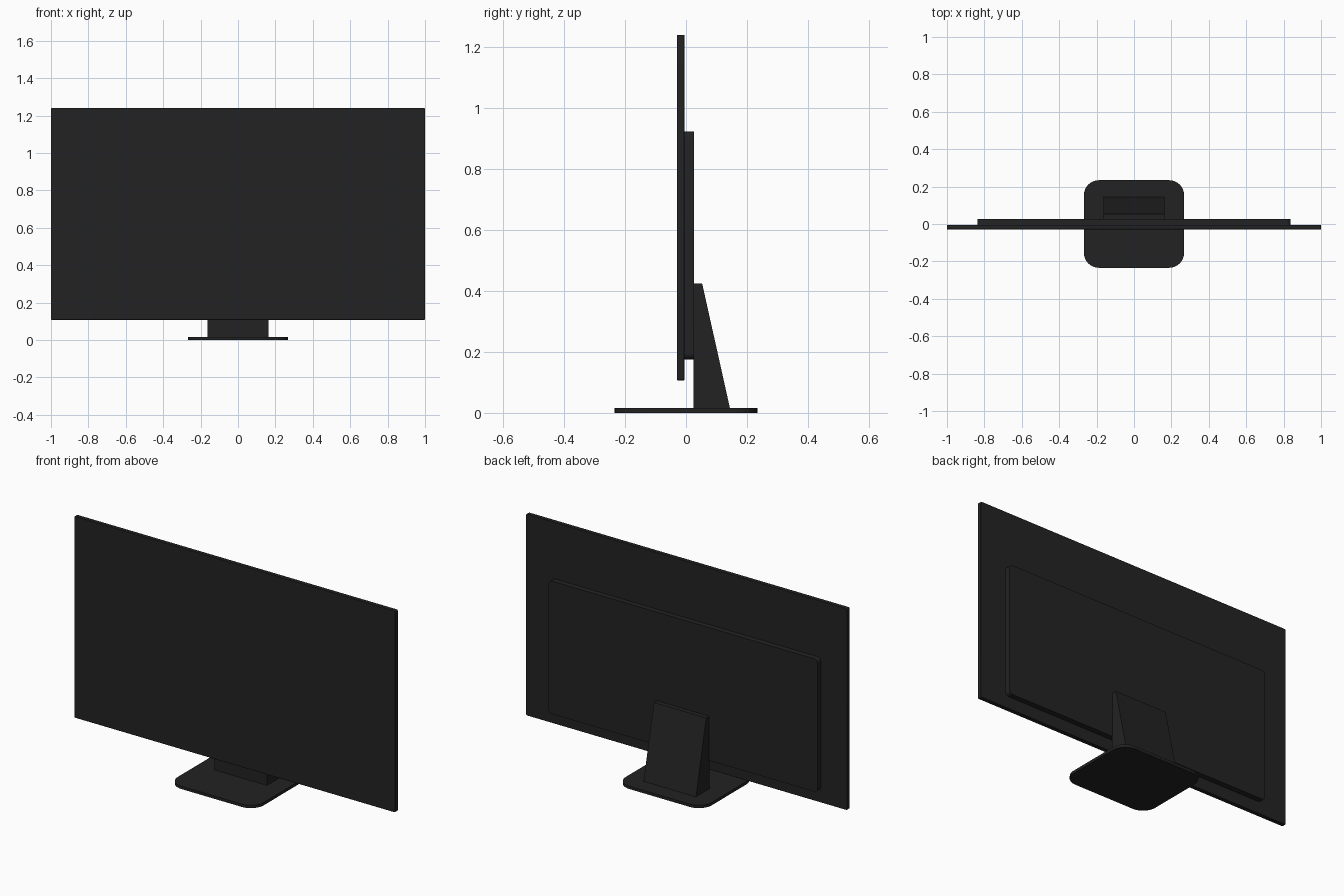
import bpy
import bmesh
from math import cos, sin, pi

cube = bpy.data.objects.get("Cube")
if cube:
    bpy.data.objects.remove(cube, do_unlink=True)

black = bpy.data.materials.new("matte black")
black.use_nodes = True
colour = (0.0165, 0.0165, 0.0165, 1)
black.diffuse_color = colour
black.node_tree.nodes["Principled BSDF"].inputs["Base Color"].default_value = colour


def rounded_rect(half_w, half_h, r, steps=8):
    """Outline of a rectangle with rounded corners, anticlockwise."""
    pts = []
    for i, (sx, sy) in enumerate([(1, 1), (-1, 1), (-1, -1), (1, -1)]):
        for k in range(steps + 1):
            a = (i + k / steps) * pi / 2
            pts.append((sx * (half_w - r) + r * cos(a),
                        sy * (half_h - r) + r * sin(a)))
    return pts


def extrude(name, outline, place, start, end, bevel=0):
    """Solid from a 2D outline; place(u, v, depth) gives the 3D point."""
    bm = bmesh.new()
    a, b = [[bm.verts.new(place(u, v, d)) for u, v in outline] for d in (start, end)]
    bm.faces.new(a)
    bm.faces.new(b)
    n = len(outline)
    for i in range(n):
        j = (i + 1) % n
        bm.faces.new((a[i], a[j], b[j], b[i]))
    bmesh.ops.recalc_face_normals(bm, faces=bm.faces)
    mesh = bpy.data.meshes.new(name)
    bm.to_mesh(mesh)
    bm.free()
    mesh.materials.append(black)
    obj = bpy.data.objects.new(name, mesh)
    bpy.context.collection.objects.link(obj)
    if bevel:
        mod = obj.modifiers.new("soft edge", 'BEVEL')
        mod.width = bevel
        mod.segments = 2
        mod.limit_method = 'ANGLE'
    bpy.ops.object.select_all(action='DESELECT')
    obj.select_set(True)
    bpy.context.view_layer.objects.active = obj
    bpy.ops.object.shade_smooth_by_angle()
    return obj


def upright(centre_z):
    return lambda u, v, d: (u, d, v + centre_z)


# Thin display panel
extrude("display_panel", rounded_rect(1.0, 0.567, 0.007, 4),
        upright(0.674), -0.029, -0.005, 0.002)

# Raised housing on the back
extrude("rear_housing", rounded_rect(0.838, 0.374, 0.022),
        upright(0.549), -0.006, 0.026)

# Tapered stand neck
neck = [(0.024, 0.012), (0.145, 0.012), (0.053, 0.425), (0.024, 0.425)]
extrude("stand_neck", neck, lambda u, v, d: (d, u, v), -0.163, 0.163)

# Flat rounded foot
extrude("stand_base", rounded_rect(0.268, 0.234, 0.08),
        lambda u, v, d: (u, v, d), 0, 0.016)
